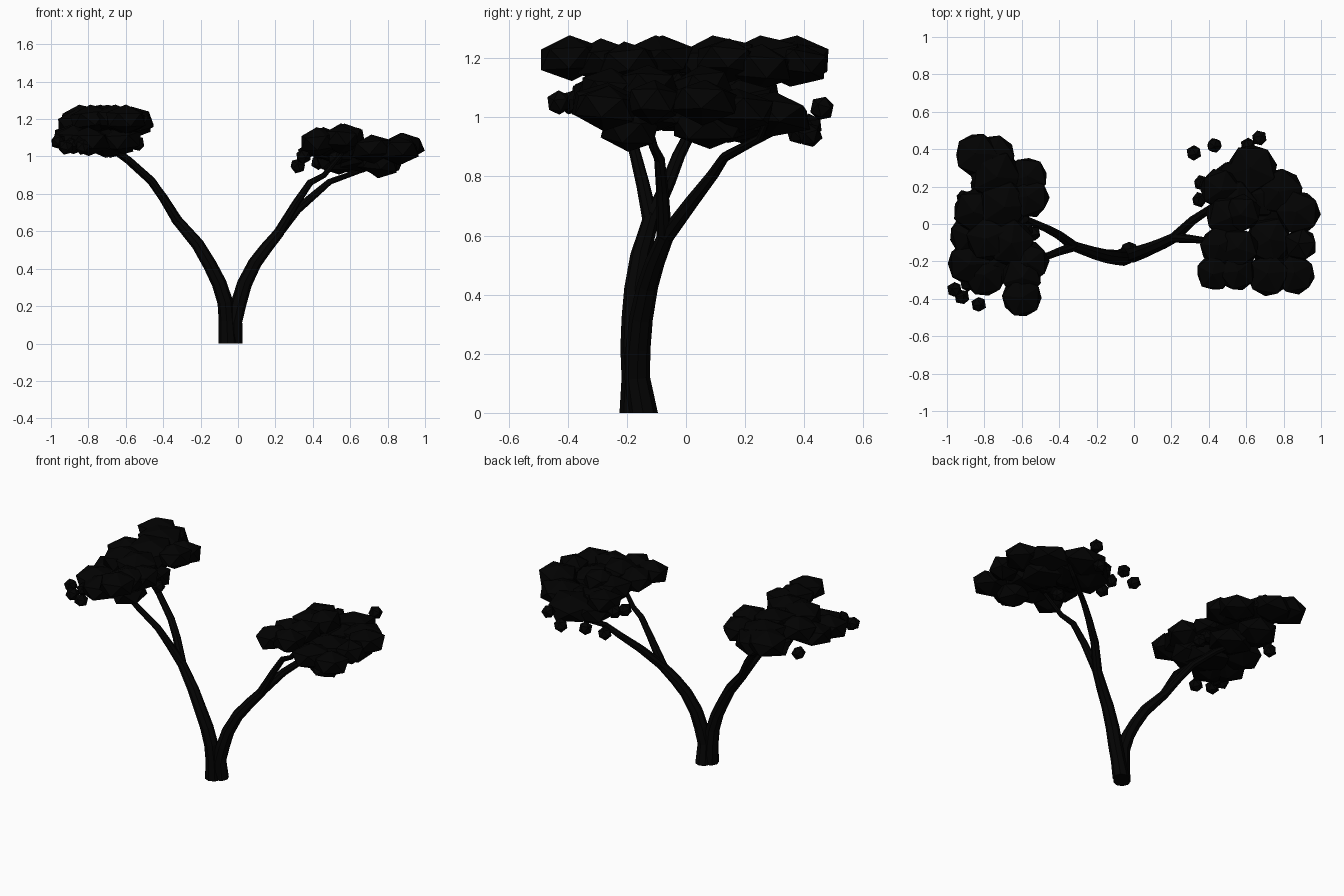
import bpy, bmesh, random
from math import pi
from mathutils import Matrix, Vector, Euler

random.seed(4)


def material(name, v):
    m = bpy.data.materials.new(name)
    m.diffuse_color = (v, v, v, 1)
    return m


BARK = material("dark_bark", 0.001)
LEAF = material("dark_leaf", 0.0005)


def add(name, bm, mat):
    me = bpy.data.meshes.new(name)
    bm.to_mesh(me)
    bm.free()
    me.materials.append(mat)
    bpy.context.collection.objects.link(bpy.data.objects.new(name, me))


def limb(name, points, sides=8):
    """Tapered tube through (x, y, z, radius) points."""
    bm = bmesh.new()
    rings = []
    for i, p in enumerate(points):
        c = Vector(p[:3])
        a = Vector(points[max(i - 1, 0)][:3])
        b = Vector(points[min(i + 1, len(points) - 1)][:3])
        d = Vector((0, 0, 1)) if i == 0 and c.z == 0 else (b - a).normalized()
        q = Vector((0, 0, 1)).rotation_difference(d)
        rings.append([bm.verts.new(c + q @ (Matrix.Rotation(2 * pi * k / sides, 3, 'Z')
                                            @ Vector((p[3], 0, 0)))) for k in range(sides)])
    for r, s in zip(rings, rings[1:]):
        for k in range(sides):
            n = (k + 1) % sides
            bm.faces.new((r[k], r[n], s[n], s[k]))
    bm.faces.new(rings[0][::-1])
    bm.faces.new(rings[-1])
    add(name, bm, BARK)


def foliage(name, clumps, tufts):
    """Flattened faceted clumps (x, y, z, r) and small round tufts (x, y, z)."""
    bm = bmesh.new()
    for x, y, z, r in clumps:
        tilt = Euler((random.uniform(-.15, .15), random.uniform(-.15, .15), 0)).to_matrix().to_4x4()
        m = (Matrix.Translation((x, y, z)) @ tilt @ Matrix.Diagonal((r, r, 0.072, 1))
             @ Matrix.Rotation(random.uniform(0, pi), 4, 'Z'))
        bmesh.ops.create_icosphere(bm, subdivisions=1, radius=1.08, matrix=m)
    for t in tufts:
        m = Matrix.Translation(t) @ Matrix.Rotation(random.uniform(0, pi), 4, 'X')
        bmesh.ops.create_icosphere(bm, subdivisions=1, radius=0.043, matrix=m)
    add(name, bm, LEAF)


# Two trunks rising from a shared flared base
limb("left_trunk", [(-.055, -.175, 0, .05), (-.06, -.175, .12, .043), (-.068, -.18, .22, .042),
                    (-.1, -.178, .32, .04), (-.15, -.172, .42, .037), (-.215, -.155, .53, .034),
                    (-.335, -.115, .67, .027)])
limb("right_trunk", [(-.025, -.145, 0, .05), (-.02, -.165, .12, .043), (.005, -.162, .22, .042),
                     (.035, -.152, .32, .04), (.09, -.13, .43, .036), (.15, -.105, .51, .033),
                     (.225, -.068, .6, .028)])

# Two branches on each trunk
limb("left_back_branch", [(-.32, -.12, .65, .028), (-.4, -.06, .78, .024), (-.465, -.025, .87, .022),
                          (-.59, .03, .98, .019), (-.72, .08, 1.07, .014)])
limb("left_front_branch", [(-.32, -.12, .65, .027), (-.395, -.145, .77, .023), (-.46, -.17, .87, .02),
                           (-.58, -.2, .98, .017), (-.7, -.2, 1.07, .013)])
limb("right_back_branch", [(.215, -.073, .59, .028), (.315, .02, .715, .024), (.42, .09, .805, .02),
                           (.49, .13, .865, .017), (.67, .25, .93, .014), (.72, .27, .98, .01)])
limb("right_front_branch", [(.215, -.073, .59, .027), (.31, -.08, .75, .021), (.385, -.09, .86, .018),
                            (.46, -.11, .9, .015), (.56, -.14, 1.02, .011)])

# Left crown: upper and lower layers
foliage("left_foliage", [
    (-.84, .37, 1.2, .12), (-.75, .36, 1.18, .12), (-.74, .26, 1.2, .14), (-.57, .25, 1.17, .11),
    (-.56, .14, 1.19, .11), (-.7, .1, 1.2, .14), (-.85, .07, 1.18, .12), (-.66, -.1, 1.2, .13),
    (-.56, -.2, 1.18, .11), (-.6, -.39, 1.2, .11), (-.78, -.08, 1.2, .12), (-.6, -.28, 1.19, .11),
    (-.87, -.06, 1.1, .12), (-.88, -.21, 1.09, .12), (-.8, -.27, 1.08, .12), (-.7, -.17, 1.07, .14),
    (-.68, .06, 1.07, .13), (-.76, .2, 1.1, .12), (-.62, -.24, 1.09, .11)],
    [(-.91, .14, 1.06), (-.96, -.35, 1.08), (-.92, -.39, 1.05), (-.83, -.43, 1.05),
     (-.54, -.05, 1.07), (-.58, -.03, 1.11), (-.89, -.32, 1.06)])

# Right crown: raised inner clumps and lower outer clumps
foliage("right_foliage", [
    (.43, -.26, 1.08, .1), (.55, -.26, 1.09, .1), (.46, -.12, 1.08, .11), (.56, -.13, 1.1, .11),
    (.5, .04, 1.07, .12), (.58, .06, 1.1, .1), (.46, .19, 1.05, .11), (.54, .12, 1.03, .12),
    (.72, -.27, 1.04, .12), (.86, -.27, 1.03, .11), (.89, -.11, 1.05, .09), (.72, -.09, 1.03, .13),
    (.88, .06, 1.05, .12), (.78, .17, 1.02, .13), (.63, .29, 1.01, .14), (.66, .15, .99, .13),
    (.76, -.19, .96, .1), (.76, .08, .97, .13), (.54, .22, .98, .13)],
    [(.32, .38, .95), (.43, .42, .97), (.61, .42, .94), (.67, .46, 1.03),
     (.35, .13, 1.0), (.36, .22, 1.02), (.52, -.06, .99)])
